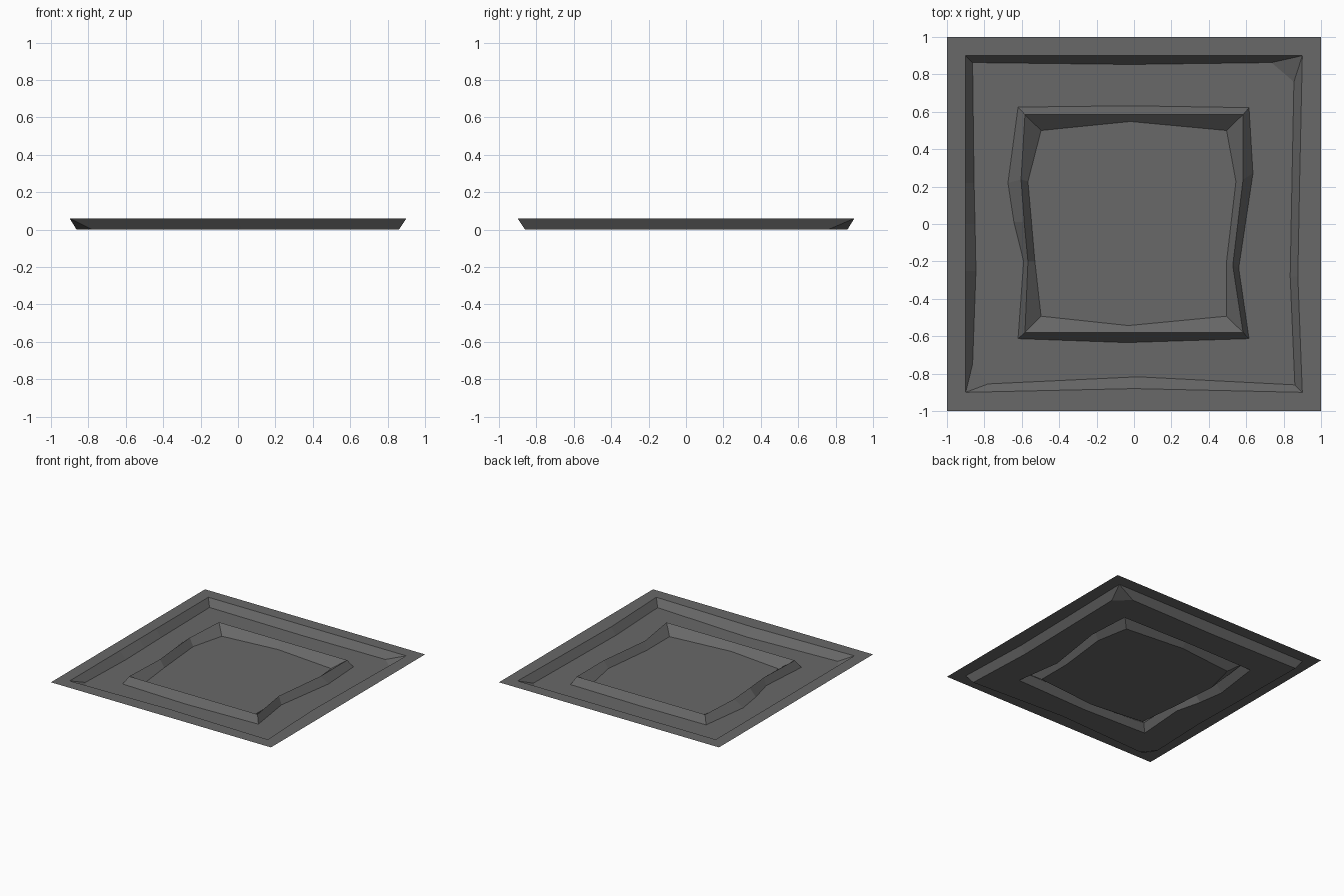
import bpy
import bmesh

if "Cube" in bpy.data.objects:
    bpy.data.objects.remove(bpy.data.objects["Cube"])

H = 0.06  # height of border and ridge above the sunken floor

# Each ring runs counter-clockwise with 13 points:
# bottom-right, 2 on right, 2 at top-right corner, top, top-left,
# 3 on left, 2 at bottom-left corner, bottom


def ring(right, tr, top, tl, left, bl, bottom, br):
    return [br, *right, *tr, top, tl, *left, *bl, bottom]


border = ring([(1, -.28), (1, .25)], [(1, 1)] * 2, (-.02, 1), (-1, 1),
              [(-1, .22), (-1, 0), (-1, -.25)], [(-1, -1)] * 2, (0, -1), (1, -1))
rim_top = ring([(.876, -.28), (.886, .25)], [(.9, .9)] * 2, (-.02, .9), (-.9, .9),
               [(-.9, .22), (-.9, 0), (-.9, -.25)], [(-.9, -.9)] * 2, (0, -.88), (.9, -.9))
rim_foot = ring([(.835, -.28), (.845, .25)], [(.855, .76), (.735, .863)], (-.02, .853), (-.863, .863),
                [(-.855, .22), (-.85, 0), (-.845, -.25)], [(-.863, -.75), (-.78, -.855)], (.02, -.817), (.86, -.86))
ridge_foot = ring([(.56, -.235), (.636, .27)], [(.615, .622)] * 2, (-.02, .632), (-.62, .625),
                  [(-.674, .22), (-.642, .01), (-.59, -.2)], [(-.62, -.613)] * 2, (-.04, -.634), (.615, -.613))
ridge_top = ring([(.528, -.222), (.583, .238)], [(.583, .585)] * 2, (-.02, .585), (-.583, .585),
                 [(-.604, .238), (-.587, .01), (-.567, -.2)], [(-.583, -.58)] * 2, (-.04, -.58), (.583, -.58))
inner_foot = ring([(.495, -.2), (.545, .227)], [(.495, .5)] * 2, (-.02, .548), (-.497, .5),
                  [(-.567, .227), (-.548, .01), (-.53, -.2)], [(-.497, -.493)] * 2, (-.03, -.543), (.495, -.493))

levels = [(border, H), (rim_top, H), (rim_foot, 0),
          (ridge_foot, 0), (ridge_top, H), (inner_foot, 0)]

bm = bmesh.new()
cache = {}


def vert(p, z):
    key = (p[0], p[1], z)
    if key not in cache:
        cache[key] = bm.verts.new(key)
    return cache[key]


rows = [[vert(p, z) for p in pts] for pts, z in levels]

# border, slopes and trough between neighbouring rings
for outer, inner in zip(rows, rows[1:]):
    n = len(outer)
    for i in range(n):
        j = (i + 1) % n
        loop = list(dict.fromkeys([outer[i], outer[j], inner[j], inner[i]]))
        if len(loop) > 2:
            bm.faces.new(loop)

# central floor
bm.faces.new(list(dict.fromkeys(rows[-1])))
bm.normal_update()

mesh = bpy.data.meshes.new("floor_panel")
bm.to_mesh(mesh)
bm.free()

stone = bpy.data.materials.new("dark grey")
stone.diffuse_color = (0.14, 0.14, 0.14, 1)
stone.use_nodes = True
stone.node_tree.nodes["Principled BSDF"].inputs["Base Color"].default_value = stone.diffuse_color
mesh.materials.append(stone)

panel = bpy.data.objects.new("floor_panel", mesh)
bpy.context.collection.objects.link(panel)
